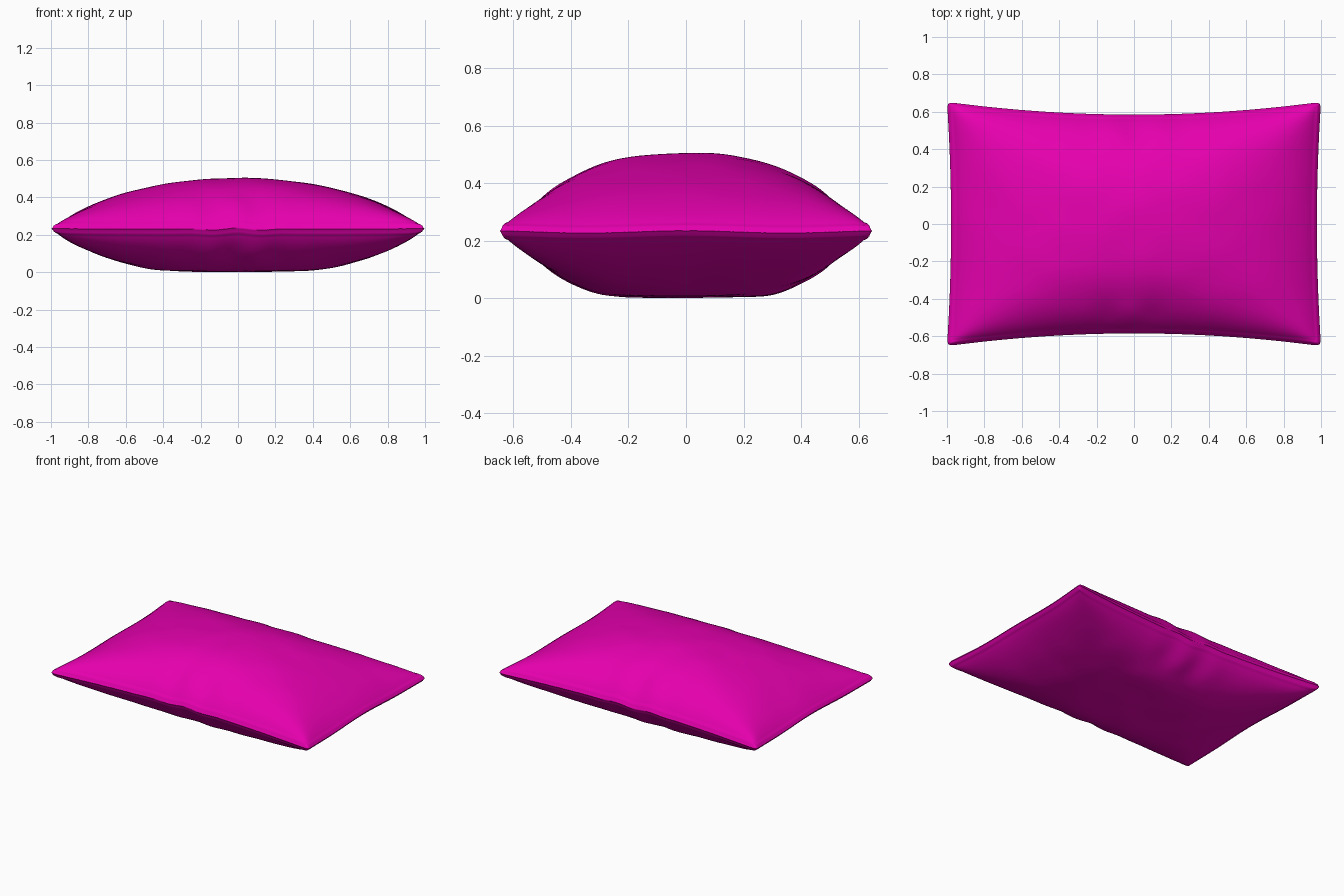
import bpy, bmesh
from math import cos, sin, exp, pi, sqrt
from mathutils import Vector, noise

if "Cube" in bpy.data.objects:
    bpy.data.objects.remove(bpy.data.objects["Cube"])

NX, NY = 120, 90
SEAM = 0.234


def spread(i, n):
    # Parameter in -1..1, packed more tightly towards the seam
    t = 2 * i / n - 1
    return 0.35 * t + 0.65 * sin(t * pi / 2)


def outline(u, v):
    # Rectangle with sides drawn in and slightly rounded corners
    c = 1 - 0.012 * abs(u * v) ** 50
    return u * (0.978 + 0.022 * v * v) * c, v * (0.585 + 0.068 * u * u) * c


def fullness(u, v):
    # Both profiles blended like a soft minimum, so the corners stay filled
    a, b = min(1, abs(u) / 0.993), min(1, abs(v) / 0.99)
    f = max(1e-5, (1 - a ** 2.1) ** 0.75)
    g = max(1e-5, (1 - b ** 2.5) ** 0.75)
    return (f ** -2 + g ** -2 - 1) ** -0.5


def surface(u, v, side):
    x, y = outline(u, v)
    d = min((1 - abs(u)) * 0.98, (1 - abs(v)) * 0.61)
    puff = fullness(u, v)
    if side > 0:
        h = 0.273 * puff
    else:
        h = 0.262 * puff
        k = h - 0.230            # flattened underside
        h -= 0.5 * (k + sqrt(k * k + 0.0004))
    # Corded hem
    if 1e-6 < d < 0.022:
        h += 0.007 * sin(pi * d / 0.022) ** 0.6
    # Soft lumps and gathers near the middle of the long sides
    h += 0.006 * puff * noise.noise(Vector((x * 5, y * 5, 3 * side)))
    near = exp(-((abs(v) - 0.82) / 0.12) ** 2)
    h += 0.006 * near * cos(24 * x + 1.5 * side + v) * exp(-(x / 0.25) ** 2)
    wave = 0.006 * cos(22 * x) * exp(-(x / 0.22) ** 2) * v ** 4 * (1 if v < 0 else -1)
    wave += 0.004 * cos(9 * y) * u ** 4
    return x, y, SEAM + wave + side * h


bm = bmesh.new()
for side in (1, -1):
    rows = [[bm.verts.new(surface(spread(i, NX), spread(j, NY), side))
             for i in range(NX + 1)] for j in range(NY + 1)]
    for j in range(NY):
        for i in range(NX):
            quad = [rows[j][i], rows[j][i + 1], rows[j + 1][i + 1], rows[j + 1][i]]
            bm.faces.new(quad if side > 0 else quad[::-1])

# Sew the two panels together around the rim and rest the pillow on z = 0
rim = [v for v in bm.verts if v.is_boundary]
bmesh.ops.remove_doubles(bm, verts=rim, dist=0.0004)
low = min(v.co.z for v in bm.verts)
for v in bm.verts:
    v.co.z -= low
for f in bm.faces:
    f.smooth = True

mesh = bpy.data.meshes.new("pillow")
bm.to_mesh(mesh)
bm.free()
pillow = bpy.data.objects.new("pillow", mesh)
bpy.context.collection.objects.link(pillow)
mat = bpy.data.materials.new("magenta_fabric")
mat.diffuse_color = (0.8, 0.0, 0.43, 1)
mat.use_nodes = True
mat.node_tree.nodes["Principled BSDF"].inputs["Base Color"].default_value = mat.diffuse_color
mesh.materials.append(mat)
